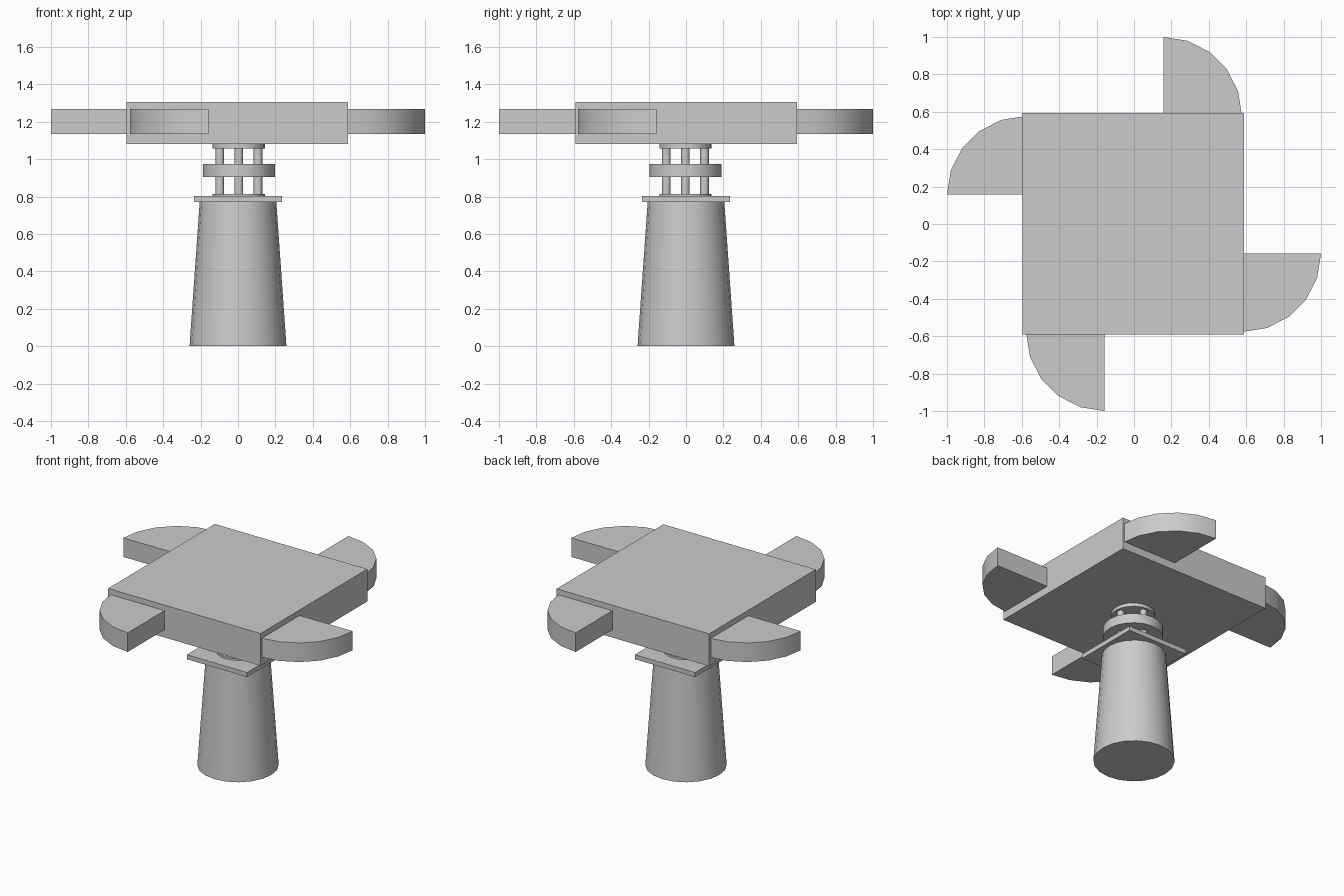
import bpy, bmesh
from math import sin, cos, radians, pi
from mathutils import Matrix

if "Cube" in bpy.data.objects:
    bpy.data.objects.remove(bpy.data.objects["Cube"])

SIDES = 20


def finish(name, bm):
    bmesh.ops.recalc_face_normals(bm, faces=bm.faces)
    mesh = bpy.data.meshes.new(name)
    bm.to_mesh(mesh)
    bm.free()
    obj = bpy.data.objects.new(name, mesh)
    bpy.context.collection.objects.link(obj)
    bpy.ops.object.select_all(action='DESELECT')
    obj.select_set(True)
    bpy.context.view_layer.objects.active = obj
    bpy.ops.object.shade_smooth_by_angle(angle=radians(30))
    return obj


def cylinder(name, x, y, z0, z1, r0, r1=None):
    bm = bmesh.new()
    bmesh.ops.create_cone(bm, cap_ends=True, segments=SIDES, radius1=r0,
                          radius2=r0 if r1 is None else r1, depth=z1 - z0,
                          matrix=Matrix.Translation((x, y, (z0 + z1) / 2)))
    return finish(name, bm)


def box(name, cx, cy, half, z0, z1):
    bm = bmesh.new()
    bmesh.ops.create_cube(bm, size=1, matrix=Matrix.Translation((cx, cy, (z0 + z1) / 2))
                          @ Matrix.Diagonal((2 * half, 2 * half, z1 - z0, 1)))
    return finish(name, bm)


def blade(name, turn):
    # quarter-disc outline, extruded and turned about the centre
    bm = bmesh.new()
    cx, cy, r = 0.157, 0.58, 0.42
    pts = [(cx, cy)] + [(cx + r * cos(radians(18 * i)), cy + r * sin(radians(18 * i)))
                        for i in range(6)]
    face = bm.faces.new([bm.verts.new((x, y, 1.134)) for x, y in pts])
    ext = bmesh.ops.extrude_face_region(bm, geom=[face], use_keep_orig=True)
    top = [g for g in ext['geom'] if isinstance(g, bmesh.types.BMVert)]
    bmesh.ops.translate(bm, verts=top, vec=(0, 0, 0.134))
    bm.transform(Matrix.Rotation(turn, 4, 'Z'))
    return finish(name, bm)


# Tapered pedestal and its square cap
cylinder("pedestal", 0, 0, 0, 0.77, 0.259, 0.205)
box("pedestal_cap", 0, 0, 0.234, 0.77, 0.802)

# Swivel joint: end discs, middle disc and four rods
jx, jy = 0.005, -0.003
cylinder("lower_disc", jx, jy, 0.802, 0.815, 0.14)
cylinder("middle_disc", jx, jy, 0.905, 0.973, 0.192)
cylinder("upper_disc", jx, jy, 1.056, 1.08, 0.14)
for i in range(4):
    a = i * pi / 2
    cylinder(f"rod_{i + 1}", jx + 0.102 * cos(a), jy + 0.102 * sin(a), 0.81, 1.06, 0.023)

# Square head with four pinwheel blades
box("head", -0.003, 0.001, 0.592, 1.08, 1.307)
for i in range(4):
    blade(f"blade_{i + 1}", i * pi / 2)
